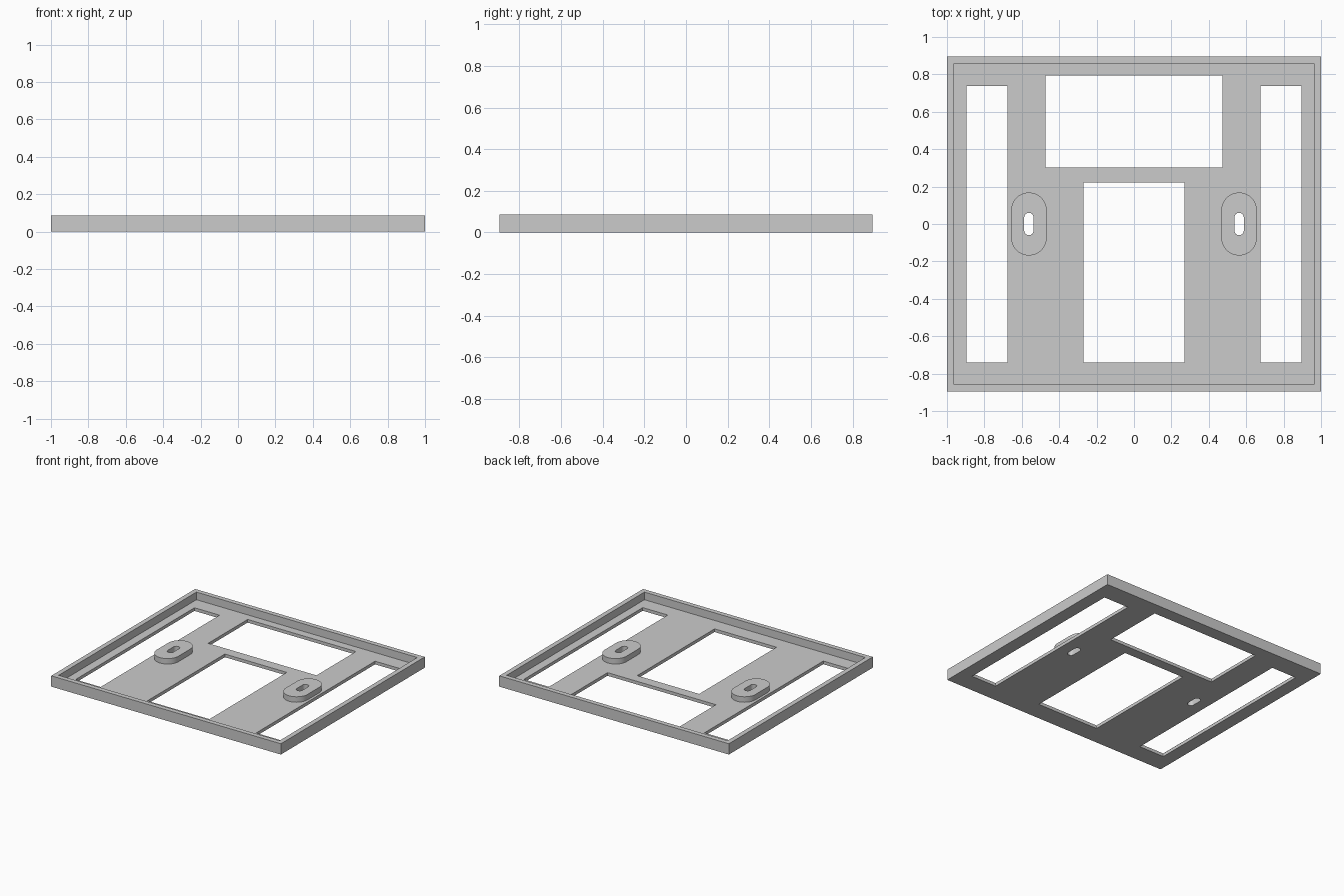
import bpy
import bmesh
import math

old = bpy.data.objects.get("Cube")
if old:
    bpy.data.objects.remove(old, do_unlink=True)

HALF_X, HALF_Y = 1.0, 0.895
WALL = 0.038
FLOOR, BOSS_TOP, RIM_TOP = 0.025, 0.068, 0.085

grey = bpy.data.materials.new("plain grey")
grey.use_nodes = True
grey.diffuse_color = (0.6, 0.6, 0.6, 1)
grey.node_tree.nodes["Principled BSDF"].inputs["Base Color"].default_value = (0.6, 0.6, 0.6, 1)


def rectangle(x0, x1, y0, y1):
    return [(x0, y0), (x1, y0), (x1, y1), (x0, y1)]


def slot(cx, width, length, steps=16):
    """Outline of an upright slot with round ends, centred on y = 0."""
    r, straight = width / 2, (length - width) / 2
    pts = []
    for start, cy in ((0, straight), (math.pi, -straight)):
        for i in range(steps + 1):
            a = start + math.pi * i / steps
            pts.append((cx + r * math.cos(a), cy + r * math.sin(a)))
    return pts


def prism(name, outline, z0, z1):
    """Straight solid raised from a flat outline."""
    bm = bmesh.new()
    base = bm.faces.new([bm.verts.new((x, y, z0)) for x, y in outline])
    top = bmesh.ops.extrude_face_region(bm, geom=[base])["geom"]
    bmesh.ops.translate(bm, vec=(0, 0, z1 - z0),
                        verts=[v for v in top if isinstance(v, bmesh.types.BMVert)])
    bmesh.ops.recalc_face_normals(bm, faces=bm.faces)
    mesh = bpy.data.meshes.new(name)
    bm.to_mesh(mesh)
    bm.free()
    mesh.materials.append(grey)
    obj = bpy.data.objects.new(name, mesh)
    bpy.context.collection.objects.link(obj)
    return obj


def combine(target, other, operation):
    mod = target.modifiers.new(operation.lower(), 'BOOLEAN')
    mod.operation = operation
    mod.solver = 'EXACT'
    mod.object = other
    bpy.context.view_layer.objects.active = target
    bpy.ops.object.modifier_apply(modifier=mod.name)
    bpy.data.objects.remove(other, do_unlink=True)


# Shallow tray: solid block hollowed to leave a floor and a thin rim
tray = prism("mounting_tray", rectangle(-HALF_X, HALF_X, -HALF_Y, HALF_Y), 0, RIM_TOP)
inner_x, inner_y = HALF_X - WALL, HALF_Y - WALL
combine(tray, prism("hollow", rectangle(-inner_x, inner_x, -inner_y, inner_y), FLOOR, 0.2),
        'DIFFERENCE')

# Raised oval bosses on the floor
for side in (-1, 1):
    combine(tray, prism("boss", slot(side * 0.562, 0.19, 0.337), FLOOR / 2, BOSS_TOP), 'UNION')

# Floor windows and screw slots, cut right through
openings = [
    rectangle(-0.896, -0.677, -0.741, 0.738),
    rectangle(0.677, 0.896, -0.741, 0.738),
    rectangle(-0.472, 0.472, 0.302, 0.794),
    rectangle(-0.27, 0.27, -0.741, 0.222),
    slot(-0.562, 0.05, 0.12),
    slot(0.562, 0.05, 0.12),
]
for outline in openings:
    combine(tray, prism("opening", outline, -0.1, 0.2), 'DIFFERENCE')

# Smooth the round ends, keep every real edge sharp
bpy.ops.object.select_all(action='DESELECT')
tray.select_set(True)
bpy.context.view_layer.objects.active = tray
bpy.ops.object.shade_smooth_by_angle(angle=math.radians(30))
